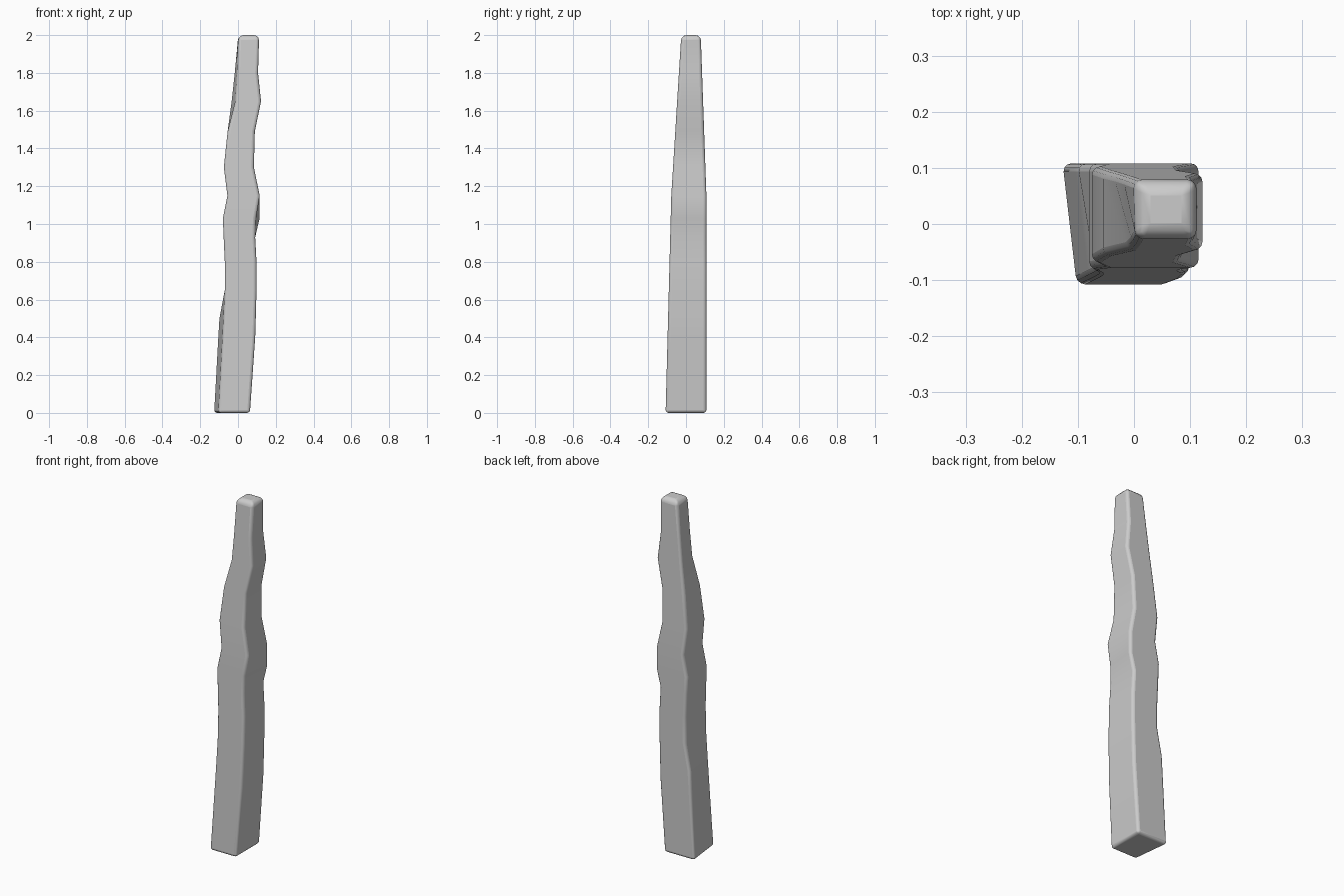
import bpy, bmesh, math

if "Cube" in bpy.data.objects:
    bpy.data.objects.remove(bpy.data.objects["Cube"])

# Rings: z, front-left x, front-right x, back-left x, back-right x
RINGS = [
    (0.00, -0.103, 0.063, -0.128, 0.063),
    (0.40, -0.081, 0.091, -0.106, 0.091),
    (0.50, -0.076, 0.094, -0.100, 0.094),
    (0.65, -0.070, 0.098, -0.070, 0.098),
    (0.80, -0.070, 0.098, -0.070, 0.098),
    (0.93, -0.076, 0.091, -0.076, 0.091),
    (1.03, -0.080, 0.094, -0.080, 0.116),
    (1.15, -0.056, 0.115, -0.056, 0.115),
    (1.30, -0.075, 0.084, -0.075, 0.084),
    (1.49, -0.055, 0.089, -0.055, 0.089),
    (1.65, -0.012, 0.122, -0.036, 0.122),
    (1.80, -0.004, 0.106, -0.019, 0.106),
    (2.00,  0.002, 0.112,  0.002, 0.112),
]


def lerp(z, pts):
    for (z0, a), (z1, b) in zip(pts, pts[1:]):
        if z <= z1:
            return a + (b - a) * (z - z0) / (z1 - z0)
    return pts[-1][1]


# Crooked tapering plank, lofted through the rings
bm = bmesh.new()
weight = bm.edges.layers.float.new("bevel_weight_edge")
loops = []
for z, fl, fr, bl, br in RINGS:
    f = lerp(z, [(0, -0.108), (1.15, -0.078), (2, -0.025)])
    b = lerp(z, [(0, 0.108), (1.15, 0.108), (2, 0.078)])
    loops.append([bm.verts.new(p) for p in
                  ((fl, f, z), (fr, f, z), (br, b, z), (bl, b, z))])
for lo, hi in zip(loops, loops[1:]):
    for i in range(4):
        j = (i + 1) % 4
        bm.faces.new((lo[i], lo[j], hi[j], hi[i]))
bm.faces.new(loops[0][::-1])
bm.faces.new(loops[-1])

# Round the long corners and both ends, more strongly at the top
for e in bm.edges:
    z0, z1 = sorted(v.co.z for v in e.verts)
    if z0 > 1.99:
        e[weight] = 1.0
    elif z1 - z0 > 0.01 or z1 < 0.01:
        e[weight] = 0.55
mesh = bpy.data.meshes.new("wooden_post")
bm.to_mesh(mesh)
bm.free()
post = bpy.data.objects.new("wooden_post", mesh)
bpy.context.collection.objects.link(post)

bev = post.modifiers.new("rounded_edges", 'BEVEL')
bev.limit_method = 'WEIGHT'
bev.width = 0.027
bev.segments = 3

# Smooth shading with flat-looking sides
bpy.context.view_layer.objects.active = post
post.select_set(True)
bpy.ops.object.shade_smooth_by_angle(angle=math.radians(50))
post.modifiers.new("even_normals", 'WEIGHTED_NORMAL').keep_sharp = True
